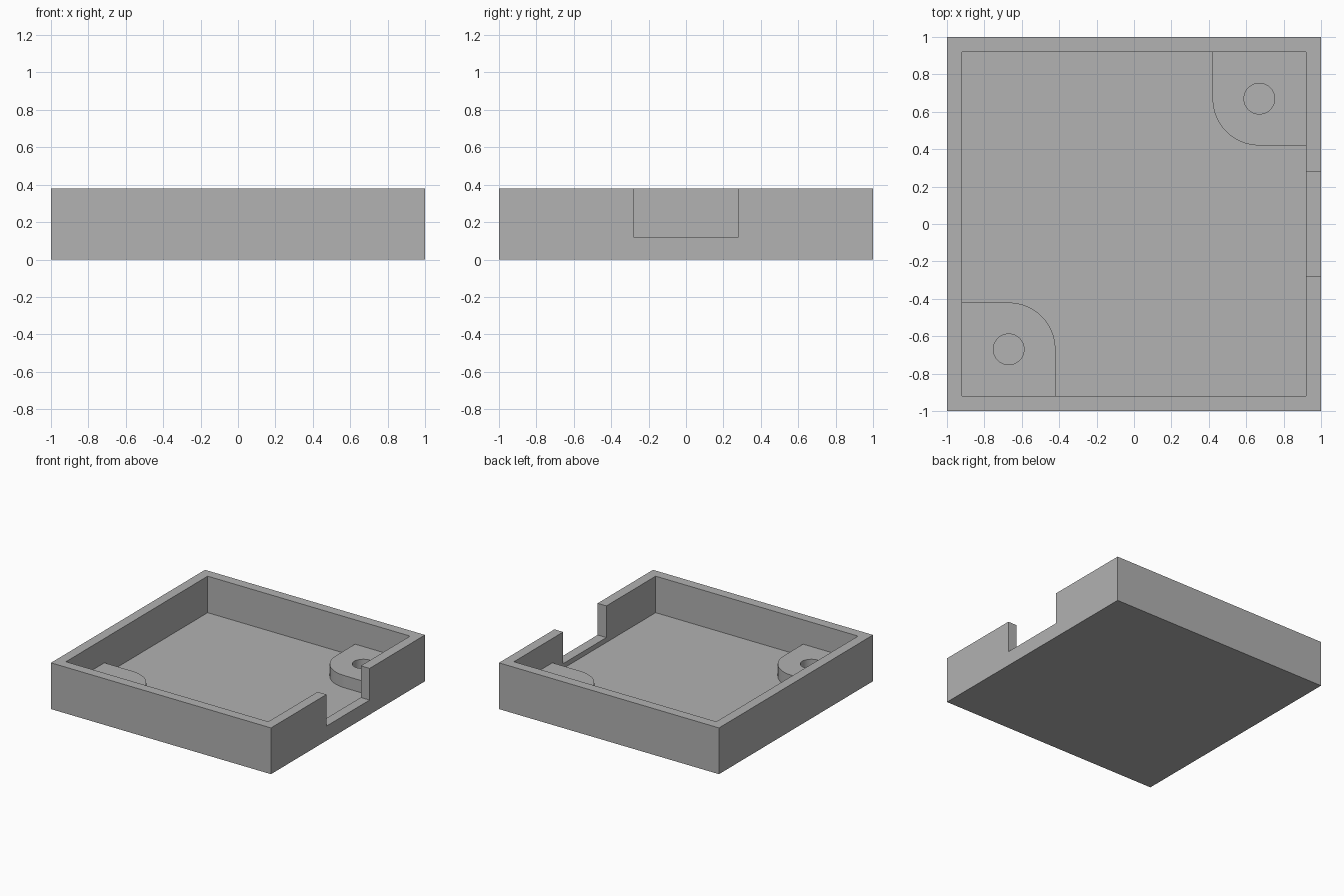
import bpy, bmesh, math

if "Cube" in bpy.data.objects:
    bpy.data.objects.remove(bpy.data.objects["Cube"], do_unlink=True)

HEIGHT, FLOOR, INNER = 0.38, 0.08, 0.92
BOSS_TOP, BOSS_AT, BOSS_R, HOLE_R = 0.18, 0.67, 0.25, 0.082
NOTCH_HALF, NOTCH_Z = 0.28, 0.12
ABOVE = HEIGHT + 0.2

grey = bpy.data.materials.new("plain grey")
grey.use_nodes = True
colour = (0.445, 0.445, 0.445, 1)
grey.diffuse_color = colour
grey.node_tree.nodes["Principled BSDF"].inputs["Base Color"].default_value = colour


def prism(name, outline, z0, z1):
    """Extrude a closed xy outline from z0 to z1."""
    bm = bmesh.new()
    face = bm.faces.new([bm.verts.new((x, y, z0)) for x, y in outline])
    side = bmesh.ops.extrude_face_region(bm, geom=[face])
    top = [v for v in side["geom"] if isinstance(v, bmesh.types.BMVert)]
    bmesh.ops.translate(bm, verts=top, vec=(0, 0, z1 - z0))
    bmesh.ops.recalc_face_normals(bm, faces=bm.faces)
    mesh = bpy.data.meshes.new(name)
    bm.to_mesh(mesh)
    bm.free()
    mesh.materials.append(grey)
    obj = bpy.data.objects.new(name, mesh)
    bpy.context.collection.objects.link(obj)
    return obj


def rect(x0, x1, y0, y1):
    return [(x0, y0), (x1, y0), (x1, y1), (x0, y1)]


def arc(cx, cy, r, start, end, steps):
    angles = [math.radians(start + (end - start) * i / steps) for i in range(steps + 1)]
    return [(cx + r * math.cos(a), cy + r * math.sin(a)) for a in angles]


def combine(target, tool, operation):
    """Apply a boolean and discard the tool."""
    tool.hide_render = True
    mod = target.modifiers.new(operation.lower(), "BOOLEAN")
    mod.operation, mod.object, mod.solver = operation, tool, "EXACT"
    bpy.context.view_layer.objects.active = target
    bpy.ops.object.modifier_apply(modifier=mod.name)
    bpy.data.objects.remove(tool, do_unlink=True)


# Open square tray with a cable notch in one wall
tray = prism("tray", rect(-1, 1, -1, 1), 0, HEIGHT)
combine(tray, prism("cavity", rect(-INNER, INNER, -INNER, INNER), FLOOR, ABOVE), "DIFFERENCE")
combine(tray, prism("notch", rect(INNER - 0.1, 1.1, -NOTCH_HALF, NOTCH_HALF), NOTCH_Z, ABOVE),
        "DIFFERENCE")

# Screw bosses in two opposite corners, rooted in the walls and floor
root = INNER + 0.04
low = BOSS_AT - BOSS_R
for s in (1, -1):
    outline = [(root, low), (root, root), (low, root)]
    outline += arc(BOSS_AT, BOSS_AT, BOSS_R, 180, 270, 24)
    boss = prism("boss", [(s * x, s * y) for x, y in outline], FLOOR - 0.04, BOSS_TOP)
    combine(tray, boss, "UNION")
    ring = arc(s * BOSS_AT, s * BOSS_AT, HOLE_R, 0, 360, 48)[:-1]
    combine(tray, prism("screw_hole", ring, FLOOR, ABOVE), "DIFFERENCE")

# Smooth the rounded walls, keep the corners crisp
bpy.ops.object.select_all(action="DESELECT")
tray.select_set(True)
bpy.context.view_layer.objects.active = tray
bpy.ops.object.shade_smooth_by_angle(angle=math.radians(30))
